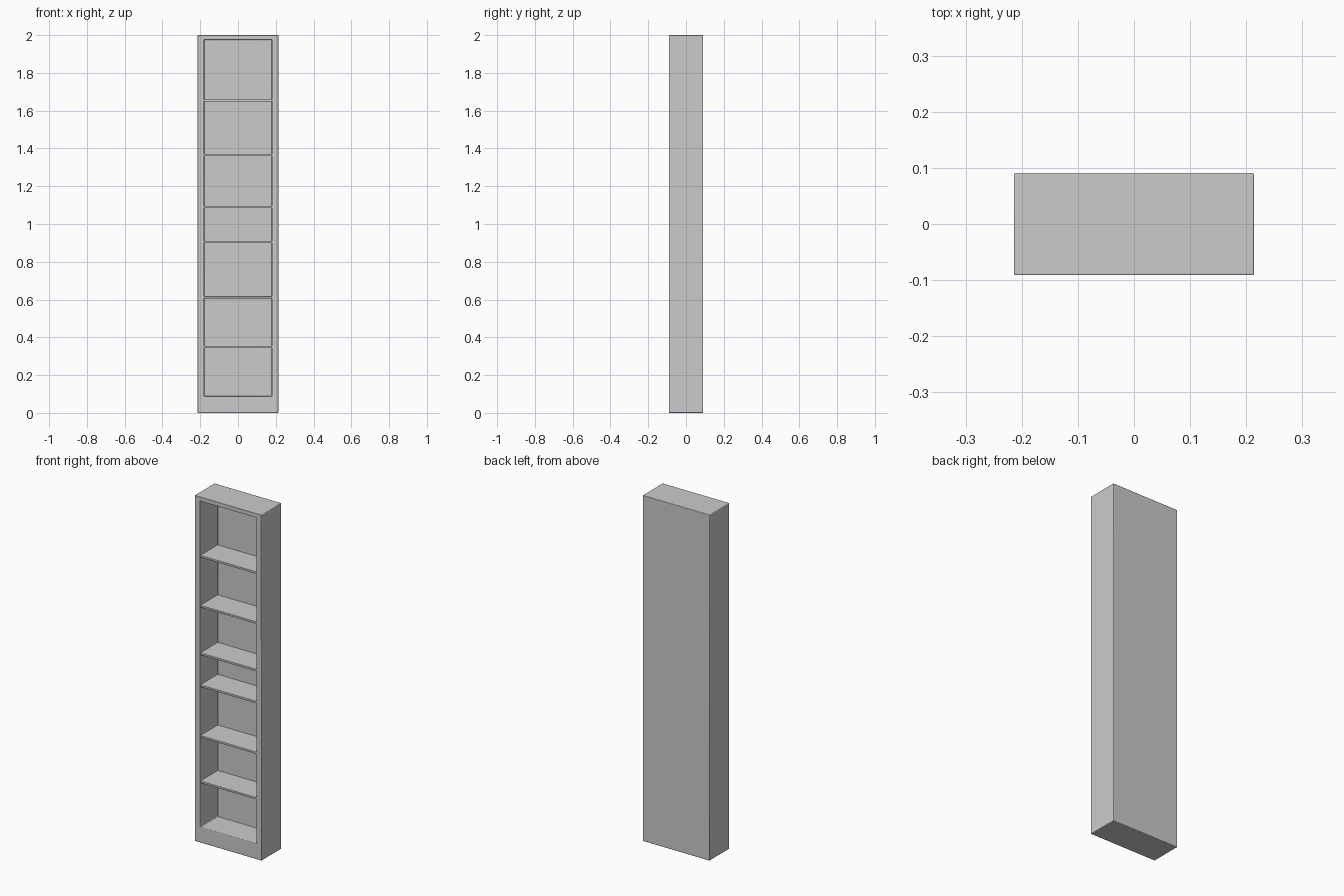
import bpy, bmesh

if "Cube" in bpy.data.objects:
    bpy.data.objects.remove(bpy.data.objects["Cube"])

HALF_W, FRONT, BACK, HEIGHT = 0.214, -0.091, 0.091, 2.0
OPEN_X, OPEN_BOTTOM, OPEN_TOP = 0.18, 0.088, 1.975
PANEL_Y = 0.072
SHELF_HEIGHTS = [0.349, 0.612, 0.905, 1.09, 1.365, 1.654]
SHELF_T = 0.012


def box_bmesh(x0, x1, y0, y1, z0, z1):
    bm = bmesh.new()
    bmesh.ops.create_cube(bm, size=1)
    for v in bm.verts:
        v.co.x = x1 if v.co.x > 0 else x0
        v.co.y = y1 if v.co.y > 0 else y0
        v.co.z = z1 if v.co.z > 0 else z0
    return bm


def finish(name, bm, bevel):
    bmesh.ops.recalc_face_normals(bm, faces=bm.faces)
    mesh = bpy.data.meshes.new(name)
    bm.to_mesh(mesh)
    bm.free()
    ob = bpy.data.objects.new(name, mesh)
    bpy.context.collection.objects.link(ob)
    mod = ob.modifiers.new("soft_edges", 'BEVEL')
    mod.width = bevel
    mod.segments = 2
    mod.limit_method = 'ANGLE'
    bpy.ops.object.select_all(action='DESELECT')
    ob.select_set(True)
    bpy.context.view_layer.objects.active = ob
    bpy.ops.object.shade_smooth_by_angle()
    return ob


# Carcass: box whose front face is inset to the opening and pushed in to the back panel
bm = box_bmesh(-HALF_W, HALF_W, FRONT, BACK, 0, HEIGHT)
bm.normal_update()
front = min(bm.faces, key=lambda f: f.calc_center_median().y)
bmesh.ops.inset_individual(bm, faces=[front], thickness=0.02)
for v in front.verts:
    v.co.x = OPEN_X if v.co.x > 0 else -OPEN_X
    v.co.z = OPEN_TOP if v.co.z > 1 else OPEN_BOTTOM
ext = bmesh.ops.extrude_discrete_faces(bm, faces=[front])
for v in ext["faces"][0].verts:
    v.co.y = PANEL_Y
finish("bookcase_carcass", bm, 0.003)

# Shelves
for i, z in enumerate(SHELF_HEIGHTS, 1):
    bm = box_bmesh(-OPEN_X - 0.002, OPEN_X + 0.002, FRONT + 0.004, PANEL_Y + 0.002,
                   z - SHELF_T / 2, z + SHELF_T / 2)
    finish(f"shelf_{i}", bm, 0.002)
